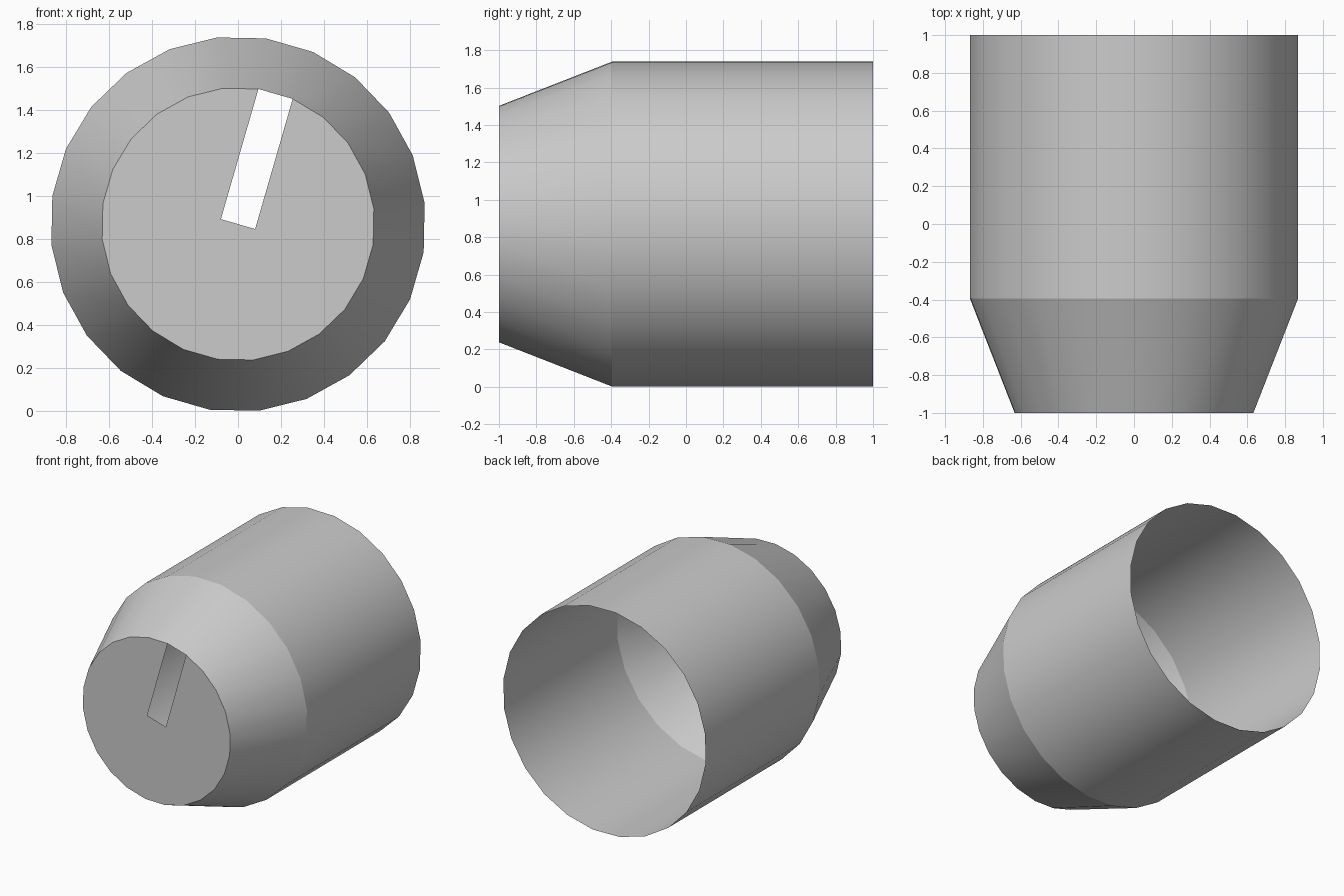
import bpy, bmesh
from math import sin, cos, radians

if "Cube" in bpy.data.objects:
    bpy.data.objects.remove(bpy.data.objects["Cube"])

SIDES = 24
PHASE = 6.4
CZ = 0.87


def point(radius, y, i):
    a = radians(PHASE + i * 360 / SIDES)
    return (radius * cos(a), y, CZ + radius * sin(a))


bm = bmesh.new()

# Rings along the axis: open back rim, shoulder, front lip
rings = [[bm.verts.new(point(r, y, i)) for i in range(SIDES)]
         for r, y in ((0.874, 1.0), (0.874, -0.395), (0.636, -1.0))]

# Open shell: cylinder and tapered nose
for a, b in zip(rings, rings[1:]):
    for i in range(SIDES):
        j = (i + 1) % SIDES
        bm.faces.new((a[i], b[i], b[j], a[j])).smooth = True

# Front cap: slot cut from the centre out to the edge between two lip corners
lip = rings[-1]
s, t = radians(PHASE + 67.5), 0.083
across = (sin(s) * t, -cos(s) * t)
right = bm.verts.new((across[0], -1.0, CZ + across[1]))
left = bm.verts.new((-across[0], -1.0, CZ - across[1]))
loop = [lip[(5 + k) % SIDES] for k in range(SIDES)]   # left slot corner round to right
bm.faces.new(loop + [right, left])

bmesh.ops.recalc_face_normals(bm, faces=bm.faces[:])
bm.normal_update()
cap = max(bm.faces, key=lambda f: len(f.verts))
if cap.normal.y > 0:
    bmesh.ops.reverse_faces(bm, faces=bm.faces[:])

# Crisp edges at the shoulder and the lip
for e in bm.edges:
    ring = e.verts[0].co.y == e.verts[1].co.y
    if ring:
        e.smooth = False

mesh = bpy.data.meshes.new("slotted_barrel")
bm.to_mesh(mesh)
bm.free()
barrel = bpy.data.objects.new("slotted_barrel", mesh)
bpy.context.collection.objects.link(barrel)
